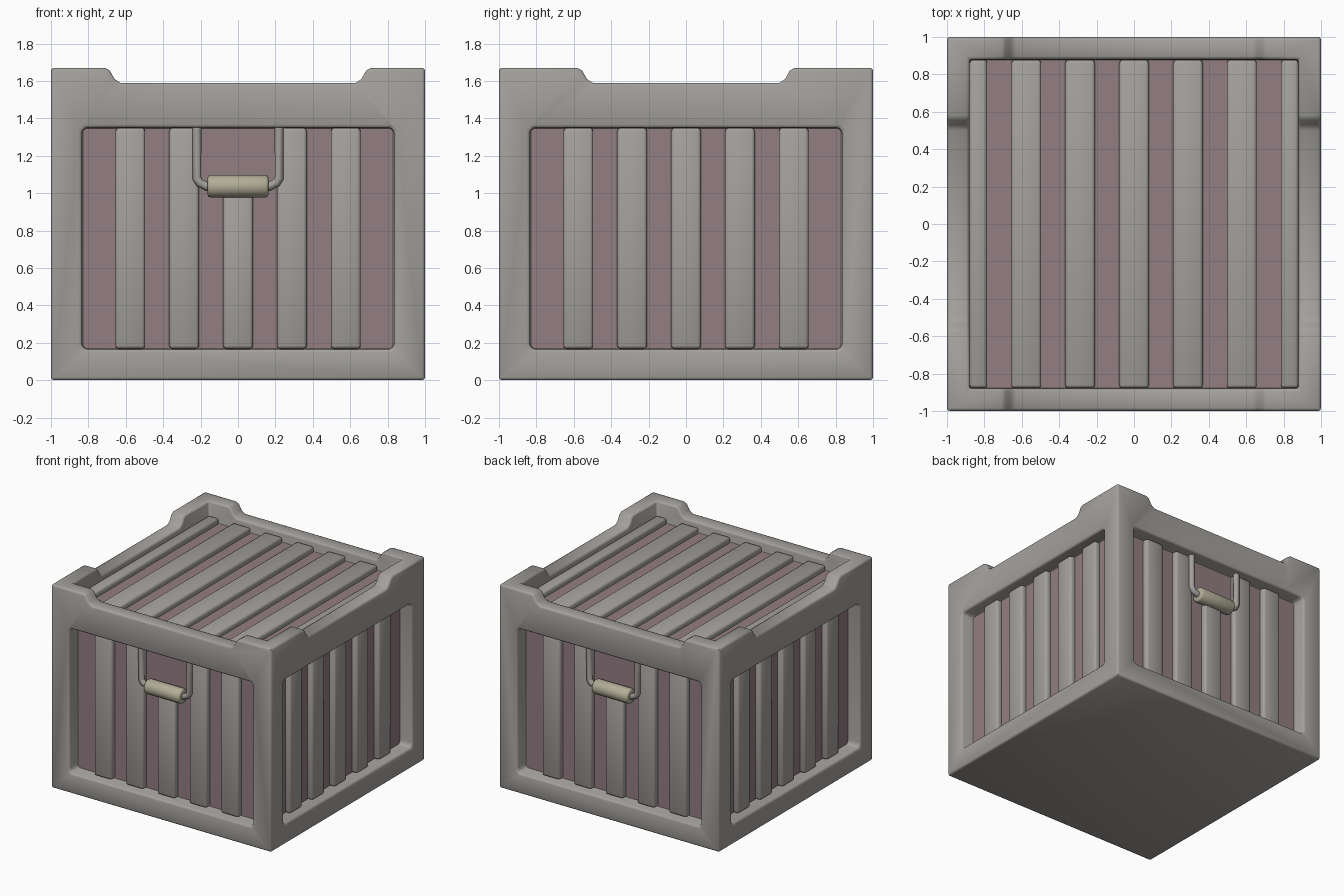
import bpy, bmesh, math
from mathutils import Matrix, Vector

if "Cube" in bpy.data.objects:
    bpy.data.objects.remove(bpy.data.objects["Cube"])


def material(name, rgb):
    m = bpy.data.materials.new(name)
    m.diffuse_color = (*rgb, 1)
    m.use_nodes = True
    m.node_tree.nodes["Principled BSDF"].inputs["Base Color"].default_value = m.diffuse_color
    return m


GREY = material("warm_grey", (0.37, 0.355, 0.335))
PINK = material("muted_pink", (0.29, 0.205, 0.225))
BEIGE = material("beige", (0.44, 0.42, 0.31))


def activate(ob):
    bpy.ops.object.select_all(action='DESELECT')
    ob.select_set(True)
    bpy.context.view_layer.objects.active = ob


def make(name, bm, mat=GREY, turn=0):
    bmesh.ops.recalc_face_normals(bm, faces=bm.faces)
    bm.transform(Matrix.Rotation(turn, 4, 'Z'))
    me = bpy.data.meshes.new(name)
    bm.to_mesh(me)
    bm.free()
    ob = bpy.data.objects.new(name, me)
    bpy.context.collection.objects.link(ob)
    me.materials.append(mat)
    return ob


def add_box(bm, lo, hi):
    lo, hi = Vector(lo), Vector(hi)
    mtx = Matrix.Translation((lo + hi) / 2) @ Matrix.Diagonal((*(hi - lo), 1))
    bmesh.ops.create_cube(bm, size=1, matrix=mtx)


def boxes(name, spans, mat=GREY, turn=0):
    bm = bmesh.new()
    for lo, hi in spans:
        add_box(bm, lo, hi)
    return make(name, bm, mat, turn)


def prism(name, pts, y0, y1, turn=0):
    # x-z outline extruded along y
    bm = bmesh.new()
    f = bm.faces.new([bm.verts.new((x, y0, z)) for x, z in pts])
    ext = bmesh.ops.extrude_face_region(bm, geom=[f])
    verts = [v for v in ext['geom'] if isinstance(v, bmesh.types.BMVert)]
    bmesh.ops.translate(bm, vec=(0, y1 - y0, 0), verts=verts)
    return make(name, bm, turn=turn)


def soften(ob, width, segments=2, clamp=True):
    activate(ob)
    b = ob.modifiers.new("bevel", 'BEVEL')
    b.width, b.segments, b.limit_method = width, segments, 'ANGLE'
    b.angle_limit = math.radians(40)
    b.use_clamp_overlap = clamp
    bpy.ops.object.modifier_apply(modifier=b.name)
    bpy.ops.object.shade_smooth_by_angle(angle=math.radians(46))


def cut(ob, cutter):
    activate(ob)
    m = ob.modifiers.new("cut", 'BOOLEAN')
    m.operation, m.solver, m.object = 'DIFFERENCE', 'EXACT', cutter
    bpy.ops.object.modifier_apply(modifier=m.name)
    bpy.data.objects.remove(cutter)


# Frame with raised corners, sunken lid and four side windows
frame = boxes("frame", [((-1, -1, 0), (1, 1, 1.67))])
cut(frame, boxes("lid_cutter", [((-0.88, -0.88, 1.50), (0.88, 0.88, 2))]))
for w, turn in ((0.63, 0), (0.50, math.pi / 2)):
    half = [(w, 1.59), (w + 0.03, 1.61), (w + 0.055, 1.655), (w + 0.08, 1.67), (w + 0.08, 1.9)]
    outline = half + [(-x, z) for x, z in reversed(half)]
    cut(frame, prism("notch_cutter", outline, -1.2, 1.2, turn))
c = 0.02
window = [(-0.835 + c, 0.165), (0.835 - c, 0.165), (0.835, 0.165 + c), (0.835, 1.35 - c),
          (0.835 - c, 1.35), (-0.835 + c, 1.35), (-0.835, 1.35 - c), (-0.835, 0.165 + c)]
for k in range(4):
    cut(frame, prism("window_cutter", window, -1.2, -0.88, k * math.pi / 2))
soften(frame, 0.016, clamp=False)

# Lid panel and slats
boxes("lid_panel", [((-0.88, -0.88, 1.48), (0.88, 0.88, 1.51))], PINK)
centres = [i * 0.288 for i in range(-2, 3)]
spans = [((x - 0.08, -0.878, 1.49), (x + 0.08, 0.878, 1.555)) for x in centres]
spans += [((-0.88, -0.878, 1.49), (-0.785, 0.878, 1.555)),
          ((0.785, -0.878, 1.49), (0.88, 0.878, 1.555))]
soften(boxes("lid_slats", spans), 0.018)

# Side panels and slats; the middle slat is short behind each handle
for k, side in enumerate(("front", "right", "back", "left")):
    turn = k * math.pi / 2
    boxes(side + "_panel", [((-0.83, -0.89, 0.17), (0.83, -0.86, 1.345))], PINK, turn)
    spans = []
    for i, x in enumerate(centres):
        top = 1.0 if i == 2 and k % 2 == 0 else 1.349
        spans.append(((x - 0.08, -0.935, 0.167), (x + 0.08, -0.87, top)))
    soften(boxes(side + "_slats", spans, turn=turn), 0.018)

# Handles on front and back
for side, turn in (("front", 0), ("back", math.pi)):
    cu = bpy.data.curves.new(side + "_handle_rod", 'CURVE')
    cu.dimensions, cu.bevel_depth, cu.bevel_resolution = '3D', 0.024, 2
    cu.use_fill_caps = True
    cu.materials.append(GREY)
    path = [(-0.22, 1.37), (-0.22, 1.08), (-0.205, 1.055), (-0.165, 1.035)]
    path += [(-x, z) for x, z in reversed(path)]
    sp = cu.splines.new('POLY')
    sp.points.add(len(path) - 1)
    for p, (x, z) in zip(sp.points, path):
        p.co = (x, -0.94, z, 1)
    sp.use_smooth = True
    rod = bpy.data.objects.new(side + "_handle_rod", cu)
    rod.rotation_euler.z = turn
    bpy.context.collection.objects.link(rod)
    activate(rod)
    bpy.ops.object.convert(target='MESH')

    bm = bmesh.new()
    mtx = Matrix.Translation((0, -0.94, 1.037)) @ Matrix.Rotation(math.pi / 2, 4, 'Y')
    bmesh.ops.create_cone(bm, cap_ends=True, segments=16, radius1=0.06, radius2=0.06,
                          depth=0.325, matrix=mtx)
    soften(make(side + "_handle_grip", bm, BEIGE, turn), 0.014)
